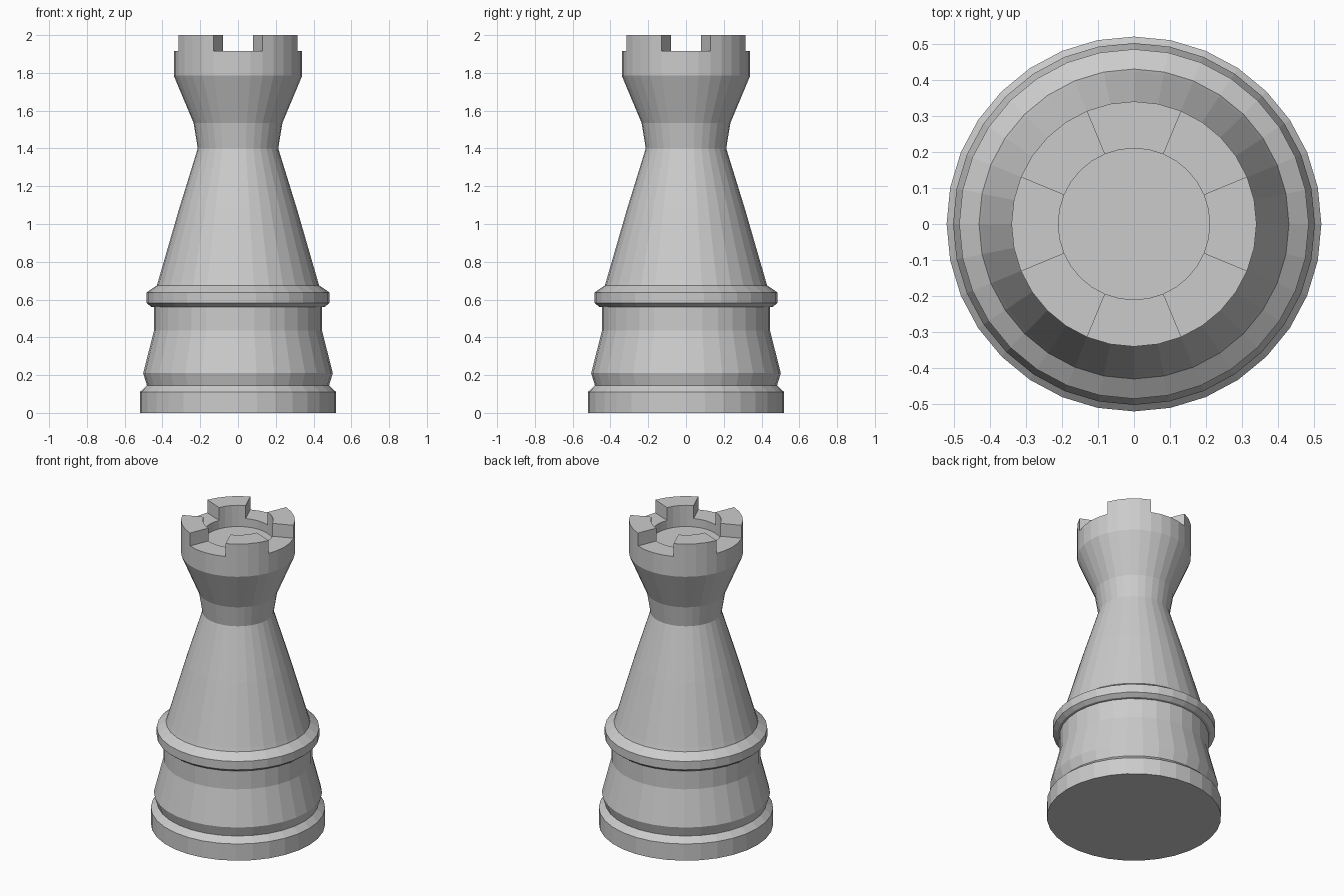
import bpy, bmesh
from math import cos, sin, pi, atan2

if "Cube" in bpy.data.objects:
    bpy.data.objects.remove(bpy.data.objects["Cube"])

SIDES = 32
RIM_Z, TOP_Z, CUP_Z = 1.915, 2.0, 1.86
R_OUT, R_IN = 0.34, 0.21

# Outline from foot to rim, then down into the cup: (radius, height)
PROFILE = [
    (0.52, 0.0), (0.52, 0.11), (0.482, 0.145),
    (0.502, 0.21), (0.445, 0.435), (0.445, 0.56),
    (0.46, 0.562), (0.485, 0.582), (0.485, 0.637),
    (0.43, 0.675), (0.422, 0.70), (0.312, 1.08), (0.213, 1.40),
    (0.235, 1.535), (R_OUT, 1.785), (R_OUT, RIM_Z),
    (R_IN, RIM_Z), (R_IN, CUP_Z),
]


def lathe(bm, profile, sides):
    """Closed turned solid with capped ends."""
    rings = []
    for r, z in profile:
        rings.append([bm.verts.new((r * cos(2 * pi * i / sides),
                                    r * sin(2 * pi * i / sides), z))
                      for i in range(sides)])
    for a, b in zip(rings, rings[1:]):
        for i in range(sides):
            j = (i + 1) % sides
            bm.faces.new((a[i], a[j], b[j], b[i]))
    bm.faces.new(rings[0][::-1])
    bm.faces.new(rings[-1])


bm = bmesh.new()
lathe(bm, PROFILE, SIDES)

# Battlements: raise the four diagonal eighths of the flat rim
raised = []
for f in bm.faces:
    c = f.calc_center_median()
    on_rim = all(abs(v.co.z - RIM_Z) < 1e-5 for v in f.verts)
    angle = atan2(c.y, c.x) % (pi / 2)
    if on_rim and pi / 8 < angle < 3 * pi / 8:
        raised.append(f)
result = bmesh.ops.extrude_face_region(bm, geom=raised)
for v in result["geom"]:
    if isinstance(v, bmesh.types.BMVert):
        v.co.z = TOP_Z
bmesh.ops.delete(bm, geom=[f for f in raised if f.is_valid], context="FACES")
bmesh.ops.recalc_face_normals(bm, faces=bm.faces)

mesh = bpy.data.meshes.new("rook_tower")
bm.to_mesh(mesh)
bm.free()
tower = bpy.data.objects.new("rook_tower", mesh)
bpy.context.collection.objects.link(tower)
